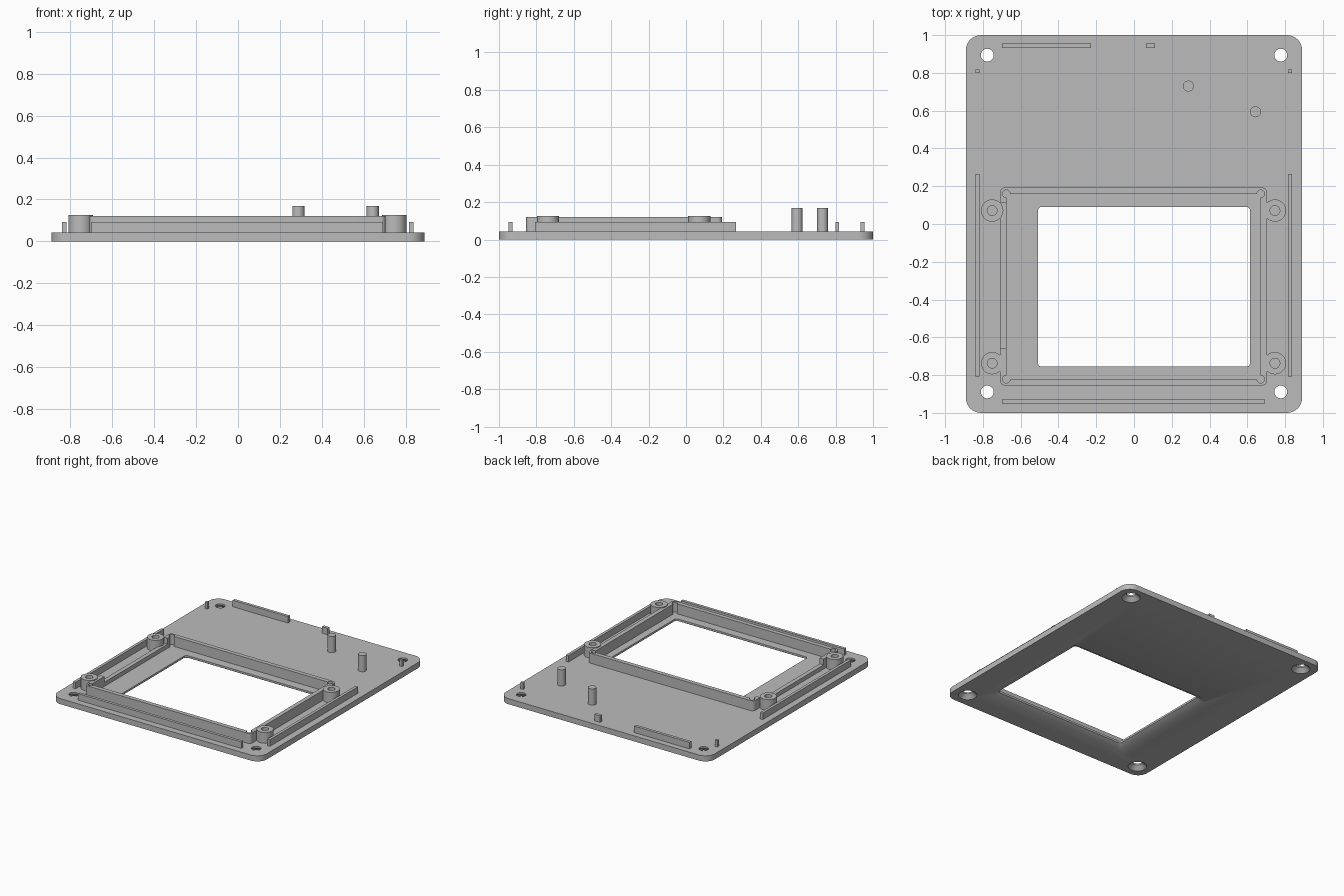
import bpy, bmesh, math
from mathutils import Vector

default = bpy.data.objects.get("Cube")
if default:
    bpy.data.objects.remove(default, do_unlink=True)

grey = bpy.data.materials.new("matte grey plastic")
grey.use_nodes = True
COLOUR = (0.5, 0.5, 0.5, 1)
grey.diffuse_color = COLOUR
for node in grey.node_tree.nodes:
    if node.type == 'BSDF_PRINCIPLED':
        node.inputs["Base Color"].default_value = COLOUR

PLATE_TOP = 0.043
BASE = 0.035       # raised parts start slightly inside the plate
RAIL_TOP = 0.093


def circle(x, y, r, n=32):
    return [(x + r * math.cos(2 * math.pi * i / n),
             y + r * math.sin(2 * math.pi * i / n)) for i in range(n)]


def rounded_rect(x0, x1, y0, y1, r, n=8):
    points = []
    corners = [(x1 - r, y1 - r), (x0 + r, y1 - r), (x0 + r, y0 + r), (x1 - r, y0 + r)]
    for k, (cx, cy) in enumerate(corners):
        for i in range(n + 1):
            a = math.pi / 2 * (k + i / n)
            points.append((cx + r * math.cos(a), cy + r * math.sin(a)))
    return points


def loft(name, sections):
    """Closed solid skinned through (outline, height) sections."""
    bm = bmesh.new()
    rings = [[bm.verts.new(Vector((x, y, z))) for x, y in outline] for outline, z in sections]
    for low, high in zip(rings, rings[1:]):
        n = len(low)
        for i in range(n):
            j = (i + 1) % n
            bm.faces.new((low[i], low[j], high[j], high[i]))
    bm.faces.new(list(reversed(rings[0])))
    bm.faces.new(rings[-1])
    bmesh.ops.recalc_face_normals(bm, faces=bm.faces[:])
    mesh = bpy.data.meshes.new(name)
    bm.to_mesh(mesh)
    bm.free()
    mesh.materials.append(grey)
    obj = bpy.data.objects.new(name, mesh)
    bpy.context.collection.objects.link(obj)
    return obj


def box(name, x0, x1, y0, y1, z0=BASE, z1=RAIL_TOP):
    outline = [(x0, y0), (x1, y0), (x1, y1), (x0, y1)]
    return loft(name, [(outline, z0), (outline, z1)])


def activate(obj):
    bpy.ops.object.select_all(action='DESELECT')
    obj.select_set(True)
    bpy.context.view_layer.objects.active = obj


def cut(target, cutters):
    for cutter in cutters:
        cutter.hide_render = True
        activate(target)
        mod = target.modifiers.new("cut", 'BOOLEAN')
        mod.operation = 'DIFFERENCE'
        mod.solver = 'EXACT'
        mod.object = cutter
        bpy.ops.object.modifier_apply(modifier=mod.name)
        bpy.data.objects.remove(cutter, do_unlink=True)


def smooth(obj):
    activate(obj)
    bpy.ops.object.shade_smooth_by_angle(angle=math.radians(30))


# Base plate with a flared window and countersunk corner holes
outline = rounded_rect(-0.89, 0.89, -1, 1, 0.08)
plate = loft("base_plate", [(outline, 0), (outline, PLATE_TOP)])


def window(grow):
    return rounded_rect(-0.508 - grow, 0.614 + grow, -0.755 - grow, 0.09 + grow, 0.018 + grow * 0.6)


cutters = [loft("window_cutter", [(window(0.065), -0.01), (window(0), 0.028), (window(0), 0.08)])]
for x in (-0.777, 0.777):
    for y in (-0.889, 0.894):
        cutters.append(loft("hole_cutter", [(circle(x, y, 0.075), -0.01),
                                            (circle(x, y, 0.034), 0.031),
                                            (circle(x, y, 0.034), 0.08)]))
cut(plate, cutters)
smooth(plate)

# Raised screen frame with relieved inner corners and a lowered left-hand wall
left, right, front, back = -0.676, 0.671, -0.822, 0.16
wall = 0.033
outline = rounded_rect(left - wall, right + wall, front - wall, back + wall, 0.025)
frame = loft("screen_frame", [(outline, BASE), (outline, 0.12)])
cutters = [box("inner_cutter", left, right, front, back, 0, 0.2),
           box("notch_cutter", left - 0.1, left + 0.1, -0.66, 0.11, 0.075, 0.2)]
for x in (left, right):
    for y in (front, back):
        cutters.append(loft("relief_cutter", [(circle(x, y, 0.02, 24), -0.01),
                                              (circle(x, y, 0.02, 24), 0.21)]))
cut(frame, cutters)
smooth(frame)

# Screw bosses with blind holes
for side, x in (("right", -0.751), ("left", 0.746)):
    for end, y in (("front", -0.737), ("back", 0.071)):
        outer, inner = circle(x, y, 0.059), circle(x, y, 0.026)
        smooth(loft(f"screw_boss_{end}_{side}", [(outer, BASE), (outer, 0.126),
                                                (inner, 0.126), (inner, PLATE_TOP + 0.002)]))

# Side lips and small side tabs
for side, x in (("right", -0.829), ("left", 0.826)):
    box(f"side_lip_{side}", x - 0.011, x + 0.011, -0.808, 0.266)
    box(f"side_tab_{side}", x - 0.011, x + 0.011, 0.80, 0.818)

# Front and back lips
box("front_lip", -0.698, 0.693, -0.95, -0.928)
box("back_lip", -0.698, -0.228, 0.932, 0.955)
box("back_tab", 0.063, 0.111, 0.932, 0.955)

# Support pins
for i, (x, y) in enumerate(((0.288, 0.73), (0.643, 0.594))):
    ring = circle(x, y, 0.029)
    smooth(loft(f"support_pin_{i + 1}", [(ring, BASE), (ring, 0.168)]))
